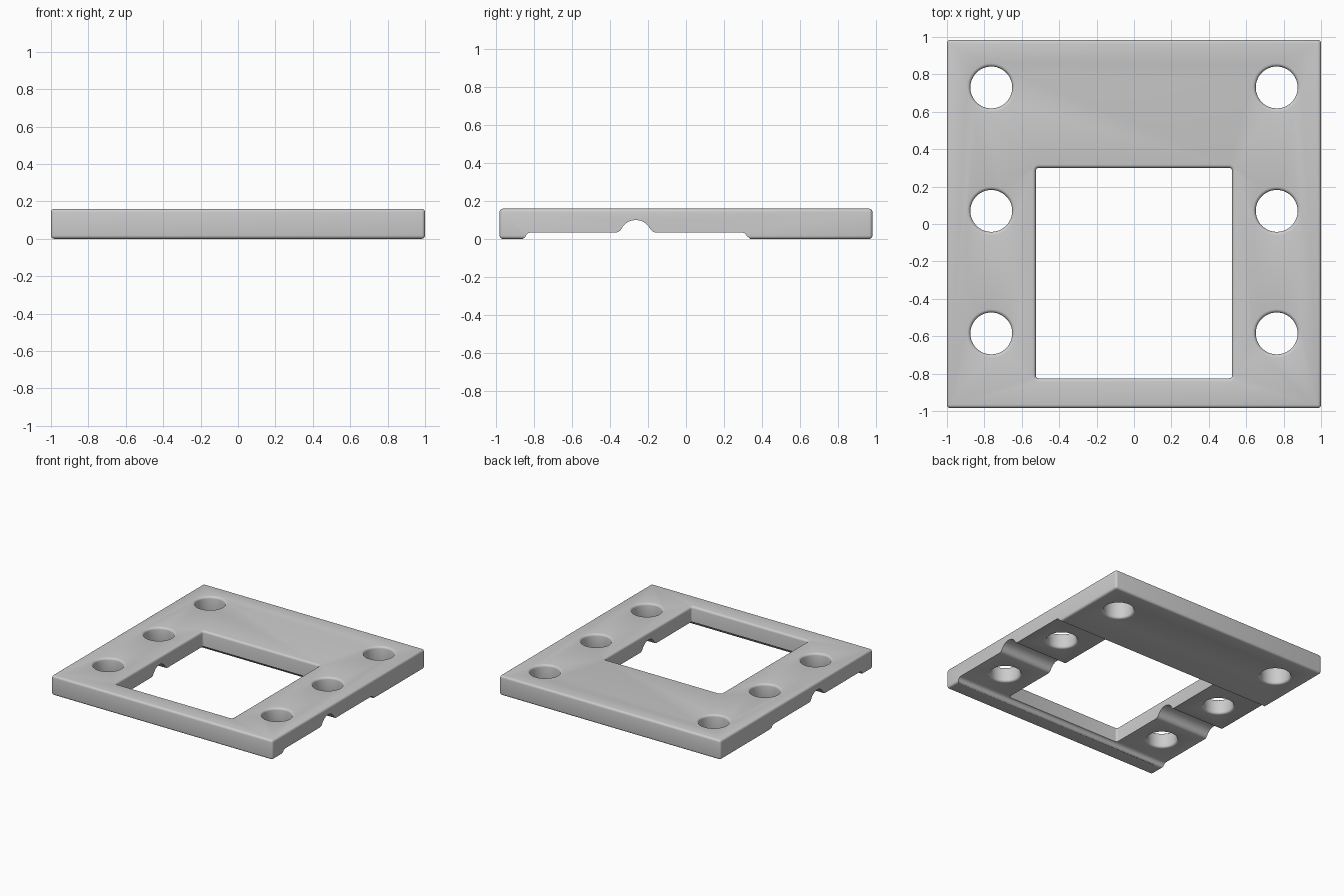
import bpy, bmesh
from math import sin, cos, pi, radians

if "Cube" in bpy.data.objects:
    bpy.data.objects.remove(bpy.data.objects["Cube"])

TOP, RECESS, FILLET = 0.16, 0.035, 0.018


def new_object(name, bm):
    bmesh.ops.recalc_face_normals(bm, faces=bm.faces[:])
    mesh = bpy.data.meshes.new(name)
    bm.to_mesh(mesh)
    bm.free()
    obj = bpy.data.objects.new(name, mesh)
    bpy.context.collection.objects.link(obj)
    return obj


def loft(name, rings):
    """Closed solid through a list of equal-length point rings."""
    bm = bmesh.new()
    loops = [[bm.verts.new(p) for p in ring] for ring in rings]
    n = len(loops[0])
    for a, b in zip(loops, loops[1:]):
        for i in range(n):
            j = (i + 1) % n
            bm.faces.new((a[i], a[j], b[j], b[i]))
    bm.faces.new(loops[0][::-1])
    bm.faces.new(loops[-1])
    return new_object(name, bm)


def flare(bottom=None):
    """(z, outward offset) levels of a cutter with rounded rims."""
    steps = [i * pi / 8 for i in range(5)]
    up = [(TOP - FILLET + FILLET * sin(a), FILLET * (1 - cos(a))) for a in steps]
    up.append((TOP + 0.1, FILLET))
    if bottom is None:
        return [(-0.1, 0)] + up
    down = [(bottom + FILLET - FILLET * sin(a), FILLET * (1 - cos(a))) for a in steps]
    return [(bottom - 0.1, FILLET)] + down[::-1] + up


def circle(cx, cy, r, z, n=48):
    return [(cx + r * cos(2 * pi * i / n), cy + r * sin(2 * pi * i / n), z) for i in range(n)]


def rounded_rect(x0, x1, y0, y1, grow, z, r=0.015):
    r2 = r + grow
    pts = []
    corners = [(x1 - r, y1 - r), (x0 + r, y1 - r), (x0 + r, y0 + r), (x1 - r, y0 + r)]
    for k, (cx, cy) in enumerate(corners):
        for i in range(5):
            a = k * pi / 2 + i * pi / 8
            pts.append((cx + r2 * cos(a), cy + r2 * sin(a), z))
    return pts


# plate with rounded outer edges
bm = bmesh.new()
bmesh.ops.create_cube(bm, size=1)
for v in bm.verts:
    v.co = (v.co.x * 2, v.co.y * 1.968, (v.co.z + 0.5) * TOP)
bmesh.ops.bevel(bm, geom=bm.edges[:], offset=0.018, segments=4, profile=0.5, affect='EDGES')
plate = new_object("mounting_plate", bm)

# underside recess with a round cross groove
mid, rad, base = -0.265, 0.085, 0.015
arc = [(mid - rad * cos(radians(a)), base + rad * sin(radians(a))) for a in range(25, 156, 10)]
profile = [(-0.862, -0.1), (-0.862, 0.0), (-0.85, 0.008), (-0.843, 0.022), (-0.833, 0.031),
           (-0.82, RECESS), (mid - 0.1, RECESS), (mid - 0.09, 0.038), *arc,
           (mid + 0.09, 0.038), (mid + 0.1, RECESS), (0.295, RECESS), (0.308, 0.031),
           (0.325, 0.012), (0.34, 0.0), (0.34, -0.1)]
cutters = [loft("recess_cutter", [[(x, y, z) for y, z in profile] for x in (-1.1, 1.1)])]

# rectangular window
cutters.append(loft("window_cutter",
                    [rounded_rect(-0.525, 0.525, -0.825, 0.3, g, z) for z, g in flare()]))

# six screw holes
for x in (-0.763, 0.763):
    for y, bottom in ((0.73, 0), (0.07, RECESS), (-0.585, RECESS)):
        cutters.append(loft("hole_cutter",
                            [circle(x, y, 0.112 + g, z) for z, g in flare(bottom)]))

# cut everything out of the plate
bpy.context.view_layer.objects.active = plate
plate.select_set(True)
for cutter in cutters:
    cutter.hide_render = True
    mod = plate.modifiers.new("cut", 'BOOLEAN')
    mod.operation, mod.solver, mod.object = 'DIFFERENCE', 'EXACT', cutter
    bpy.ops.object.modifier_apply(modifier=mod.name)
    bpy.data.objects.remove(cutter)

bpy.ops.object.shade_smooth_by_angle(angle=radians(30))
